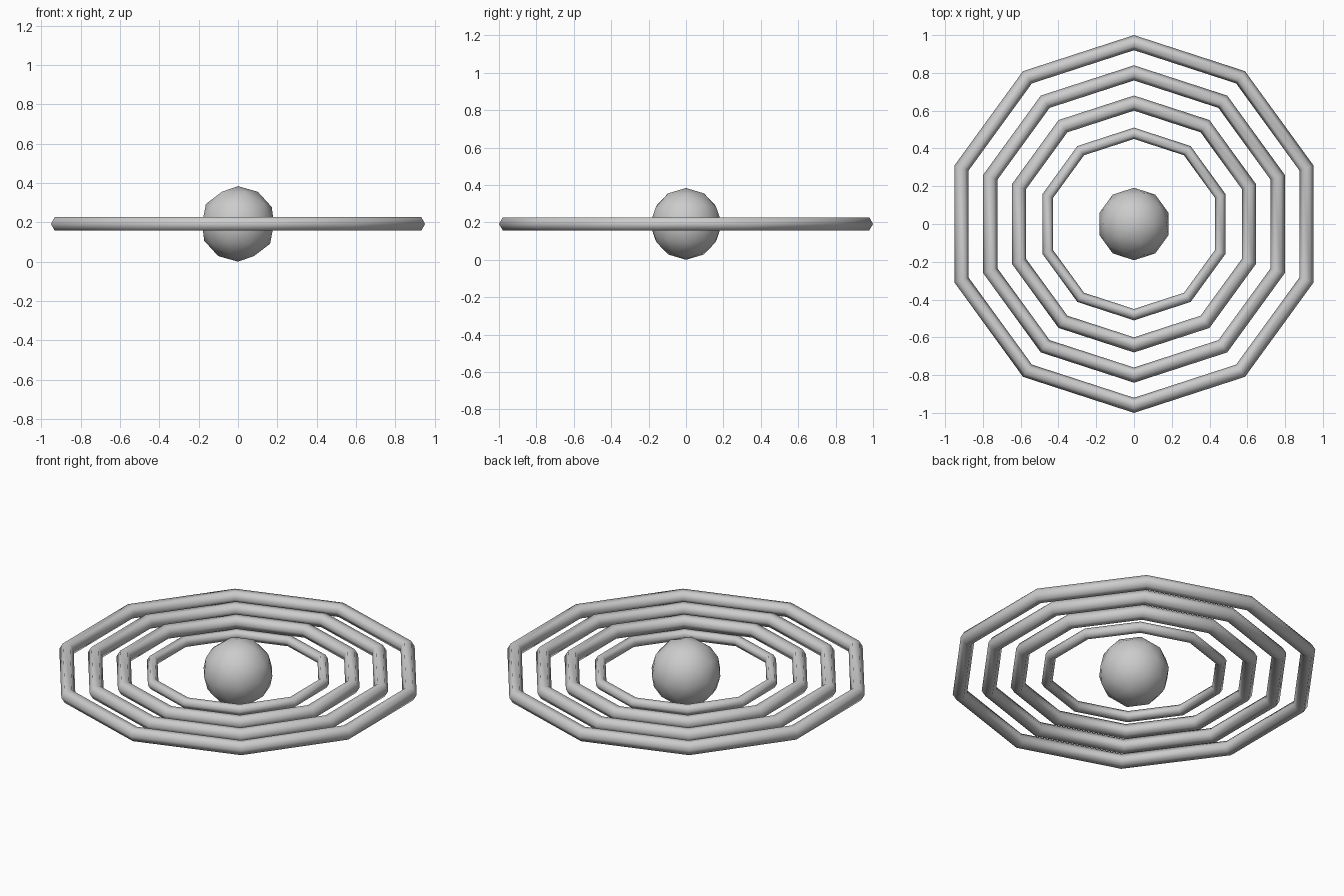
import bpy, math

if "Cube" in bpy.data.objects:
    bpy.data.objects.remove(bpy.data.objects["Cube"])

MID = 0.192  # height of the ring plane

grey = bpy.data.materials.new("plain grey")
grey.diffuse_color = (0.6, 0.6, 0.6, 1)
grey.use_nodes = True
grey.node_tree.nodes["Principled BSDF"].inputs["Base Color"].default_value = grey.diffuse_color


def finish(name):
    ob = bpy.context.object
    ob.name = name
    ob.data.materials.append(grey)
    bpy.ops.object.shade_smooth()
    return ob


# central ball
bpy.ops.mesh.primitive_ico_sphere_add(subdivisions=2, radius=0.192, location=(0, 0, MID))
finish("core_ball")

# four concentric ten-sided rings with six-sided tubes, a corner pointing front and back
rings = [("inner_ring", 0.48, 0.03), ("second_ring", 0.64, 0.04),
         ("third_ring", 0.80, 0.04), ("outer_ring", 0.96, 0.04)]
for name, radius, tube in rings:
    bpy.ops.mesh.primitive_torus_add(major_segments=10, minor_segments=6,
                                     major_radius=radius, minor_radius=tube,
                                     location=(0, 0, MID), rotation=(0, 0, math.pi / 2))
    finish(name)
